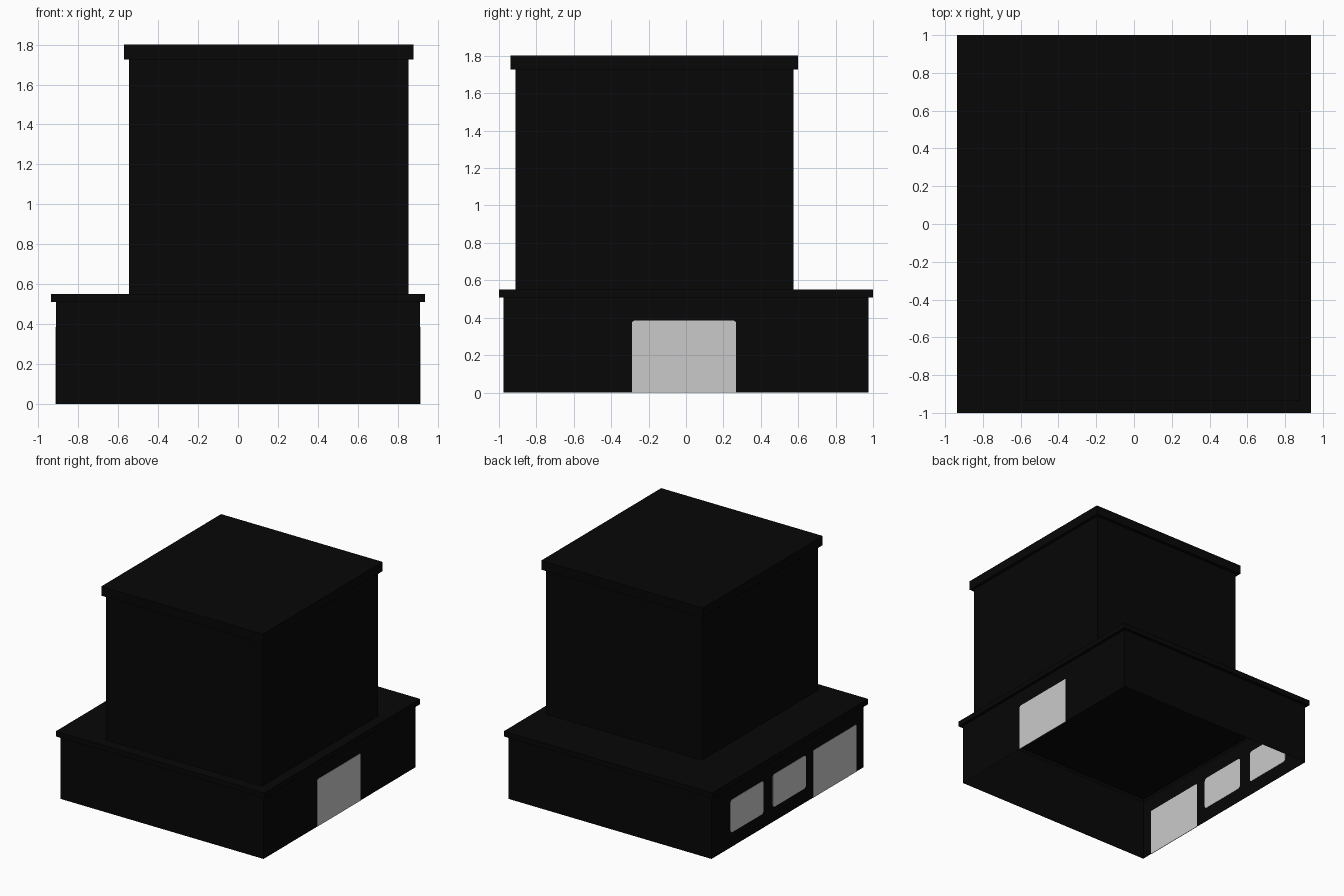
import bpy, bmesh
from math import sin, cos, pi

cube = bpy.data.objects.get("Cube")
if cube:
    bpy.data.objects.remove(cube, do_unlink=True)


def material(name, rgb):
    mat = bpy.data.materials.new(name)
    mat.use_nodes = True
    mat.diffuse_color = (*rgb, 1)
    mat.node_tree.nodes["Principled BSDF"].inputs["Base Color"].default_value = (*rgb, 1)
    return mat


BLACK = material("near black", (0.002, 0.002, 0.002))
PALE = material("pale grey", (0.59, 0.59, 0.59))


def finish(name, bm, mat):
    bmesh.ops.recalc_face_normals(bm, faces=bm.faces)
    mesh = bpy.data.meshes.new(name)
    bm.to_mesh(mesh)
    bm.free()
    mesh.materials.append(mat)
    obj = bpy.data.objects.new(name, mesh)
    bpy.context.collection.objects.link(obj)
    return obj


def storey(name, xs, ys, base, eaves, top, overhang):
    """Hollow storey, open below: four walls stepping out to a flat roof."""
    bm = bmesh.new()
    rings = []
    for out, z in ((0, base), (0, eaves), (overhang, eaves), (overhang, top)):
        x0, x1 = xs[0] - out, xs[1] + out
        y0, y1 = ys[0] - out, ys[1] + out
        rings.append([bm.verts.new((x, y, z))
                      for x, y in ((x0, y0), (x1, y0), (x1, y1), (x0, y1))])
    for low, high in zip(rings, rings[1:]):
        for i in range(4):
            j = (i + 1) % 4
            bm.faces.new((low[i], low[j], high[j], high[i]))
    bm.faces.new(rings[-1])
    return finish(name, bm, BLACK)


def panel(name, x, ys, zs, top_r, bottom_r, thick=0.004):
    """Thin upright plate with rounded corners, set through a side wall."""
    bm = bmesh.new()
    corners = [(1, 1, top_r), (0, 1, top_r), (0, 0, bottom_r), (1, 0, bottom_r)]
    points = []
    for i, (iy, iz, r) in enumerate(corners):
        cy = ys[iy] + (-r if iy else r)
        cz = zs[iz] + (-r if iz else r)
        for k in range(5 if r else 1):
            a = (i + k / 4) * pi / 2
            points.append((x - thick / 2, cy + r * cos(a), cz + r * sin(a)))
    face = bm.faces.new([bm.verts.new(p) for p in points])
    side = bmesh.ops.extrude_face_region(bm, geom=[face], use_keep_orig=True)
    moved = [g for g in side["geom"] if isinstance(g, bmesh.types.BMVert)]
    bmesh.ops.translate(bm, verts=moved, vec=(thick, 0, 0))
    return finish(name, bm, PALE)


# Wide lower storey, and an upper one set towards the front left corner
WALL_X = 0.913
storey("lower_storey", (-WALL_X, WALL_X), (-0.976, 0.976), 0, 0.509, 0.551, 0.024)
storey("upper_storey", (-0.547, 0.854), (-0.912, 0.575), 0.551, 1.726, 1.801, 0.025)

# Doors, one on each side
panel("left_door", WALL_X, (-0.289, 0.267), (0, 0.384), 0.012, 0)
panel("right_door", -WALL_X, (-0.882, -0.326), (0, 0.384), 0.012, 0)

# Pair of windows beside the right door
for label, y in (("front", -0.02), ("rear", 0.524)):
    panel(label + "_window", -WALL_X, (y - 0.213, y + 0.213), (0.117, 0.384), 0.025, 0.025)
